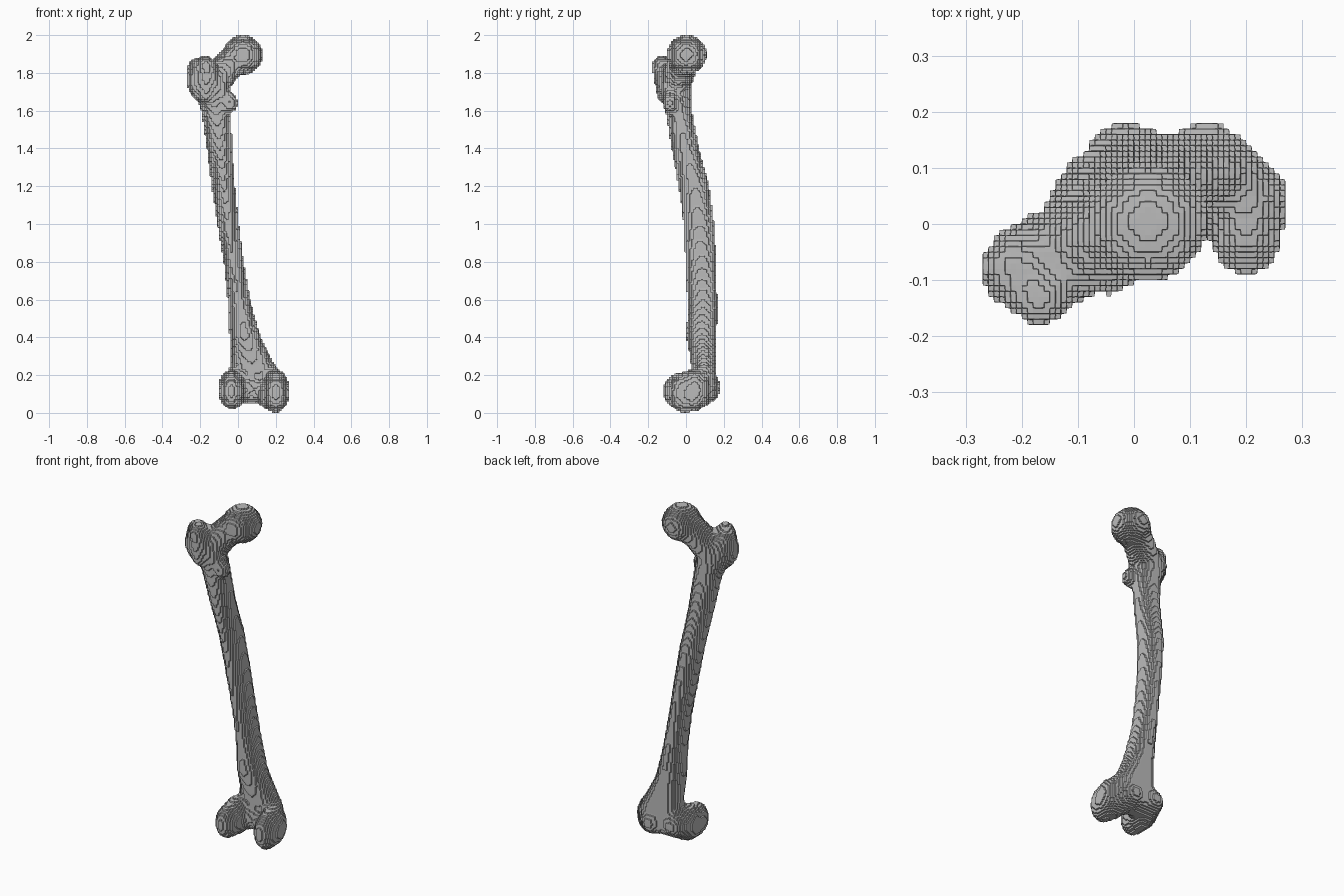
import bpy, math
from itertools import product
from mathutils import Vector

cube = bpy.data.objects.get("Cube")
if cube:
    bpy.data.objects.remove(cube, do_unlink=True)

STEP = 0.01     # size of the fine terraces
cells = set()   # filled grid cells of the solid


def span(low, high):
    """Grid indices whose cell centres lie between two coordinates."""
    return range(math.ceil(low / STEP - 0.5), math.floor(high / STEP - 0.5) + 1)


def middle(index):
    return (index + 0.5) * STEP


def blob(centre, radii, turn=0):
    """Fill an ellipsoid turned about z by degrees."""
    cx, cy, cz = centre
    rx, ry, rz = radii
    c, s = math.cos(math.radians(turn)), math.sin(math.radians(turn))
    reach = max(rx, ry)
    for i, j, k in product(span(cx - reach, cx + reach), span(cy - reach, cy + reach),
                           span(cz - rz, cz + rz)):
        x, y, z = middle(i) - cx, middle(j) - cy, middle(k) - cz
        if ((x * c + y * s) / rx) ** 2 + ((y * c - x * s) / ry) ** 2 + (z / rz) ** 2 <= 1:
            cells.add((i, j, k))


def limb(a, ra, b, rb, steps=8):
    """Fill a tapered round bar between two points."""
    for n in range(steps + 1):
        t = n / steps
        r = ra + (rb - ra) * t
        blob(Vector(a).lerp(Vector(b), t), (r, r, r))


def loft(sections):
    """Fill between oval sections given as z, x min, x max, y min, y max."""
    for low, high in zip(sections, sections[1:]):
        for k in span(low[0], high[0]):
            t = (middle(k) - low[0]) / (high[0] - low[0])
            x0, x1, y0, y1 = [p + (q - p) * t for p, q in zip(low[1:], high[1:])]
            for i, j in product(span(x0, x1), span(y0, y1)):
                u = (2 * middle(i) - x0 - x1) / (x1 - x0)
                v = (2 * middle(j) - y0 - y1) / (y1 - y0)
                if u * u + v * v <= 1:
                    cells.add((i, j, k))


def soften(solid):
    """Round off the joins: keep cells with a mostly filled neighbourhood."""
    weight = dict.fromkeys(solid, 1)
    for axis in range(3):
        spread = {}
        for cell, w in weight.items():
            for d in range(-2, 3):
                near = cell[:axis] + (cell[axis] + d,) + cell[axis + 1:]
                spread[near] = spread.get(near, 0) + w
        weight = spread
    return {cell for cell, w in weight.items() if w > 62}


def skin(name, solid):
    """Make the outer faces of the filled cells into one object."""
    index, faces = {}, []
    for cell in solid:
        for axis, side in product(range(3), (0, 1)):
            near = list(cell)
            near[axis] += 2 * side - 1
            if tuple(near) in solid:
                continue
            quad = []
            for u, v in ((0, 0), (1, 0), (1, 1), (0, 1)):
                corner = list(cell)
                corner[axis] += side
                corner[(axis + 1) % 3] += u
                corner[(axis + 2) % 3] += v
                quad.append(index.setdefault(tuple(corner), len(index)))
            faces.append(quad if side else quad[::-1])
    mesh = bpy.data.meshes.new(name)
    mesh.from_pydata([[n * STEP for n in corner] for corner in index], [], faces)
    obj = bpy.data.objects.new(name, mesh)
    bpy.context.collection.objects.link(obj)
    return obj


# Bowed shaft, flaring at both ends
loft([
    (0.07, 0.00, 0.16, 0.08, 0.15), (0.14, -0.05, 0.22, 0.06, 0.165),
    (0.22, -0.05, 0.22, 0.03, 0.165), (0.30, -0.04, 0.17, 0.02, 0.165),
    (0.40, -0.045, 0.12, 0.00, 0.165), (0.60, -0.055, 0.065, 0.01, 0.168),
    (0.80, -0.077, 0.03, 0.005, 0.162), (1.00, -0.11, 0.005, -0.01, 0.15),
    (1.20, -0.14, -0.015, -0.03, 0.125), (1.40, -0.167, -0.03, -0.075, 0.07),
    (1.60, -0.195, -0.04, -0.11, 0.032), (1.70, -0.235, -0.05, -0.14, 0.028),
    (1.78, -0.24, -0.07, -0.13, 0.01)])

# Ridge along the rear of the shaft
limb((-0.10, -0.075, 1.5), 0.022, (-0.06, 0.0, 1.05), 0.022, 30)
limb((-0.06, 0.0, 1.05), 0.022, (0.00, 0.025, 0.6), 0.022, 30)

# Round head and neck
blob((0.025, 0.003, 1.896), (0.107, 0.107, 0.106))
limb((-0.01, -0.005, 1.885), 0.08, (-0.12, -0.05, 1.76), 0.085)

# Large upper knob, its tip, the crest and the small knob
blob((-0.195, -0.075, 1.76), (0.073, 0.085, 0.11), -40)
limb((-0.215, -0.075, 1.825), 0.055, (-0.17, -0.129, 1.84), 0.053, 5)
limb((-0.165, -0.129, 1.8), 0.05, (-0.17, -0.11, 1.68), 0.045, 5)
limb((-0.15, -0.12, 1.81), 0.045, (-0.055, -0.085, 1.65), 0.035)
blob((-0.04, -0.085, 1.64), (0.045, 0.043, 0.055))

# Inner (+x) knee knuckle
blob((0.2, -0.005, 0.108), (0.066, 0.09, 0.111))
blob((0.2, 0.045, 0.122), (0.072, 0.08, 0.114))
limb((0.19, 0.03, 0.085), 0.08, (0.13, 0.105, 0.125), 0.077, 6)

# Outer (-x) knee knuckle
blob((-0.035, -0.03, 0.115), (0.065, 0.094, 0.1))
blob((-0.035, 0.04, 0.13), (0.07, 0.085, 0.105))
limb((-0.03, 0.03, 0.09), 0.072, (-0.015, 0.105, 0.14), 0.077, 6)

# Grooved kneecap bed between the knuckles
blob((0.055, 0.085, 0.13), (0.09, 0.075, 0.085))

# Fused bone with slightly chamfered terraces
bone = skin("thigh_bone", soften(cells))
chamfer = bone.modifiers.new("chamfer", 'SMOOTH')
chamfer.factor, chamfer.iterations = 0.5, 1

bone_grey = bpy.data.materials.new("bone_grey")
bone_grey.use_nodes = True
bone_grey.diffuse_color = (0.5, 0.5, 0.5, 1)
bone_grey.node_tree.nodes["Principled BSDF"].inputs["Base Color"].default_value = (0.5, 0.5, 0.5, 1)
bone.data.materials.append(bone_grey)
